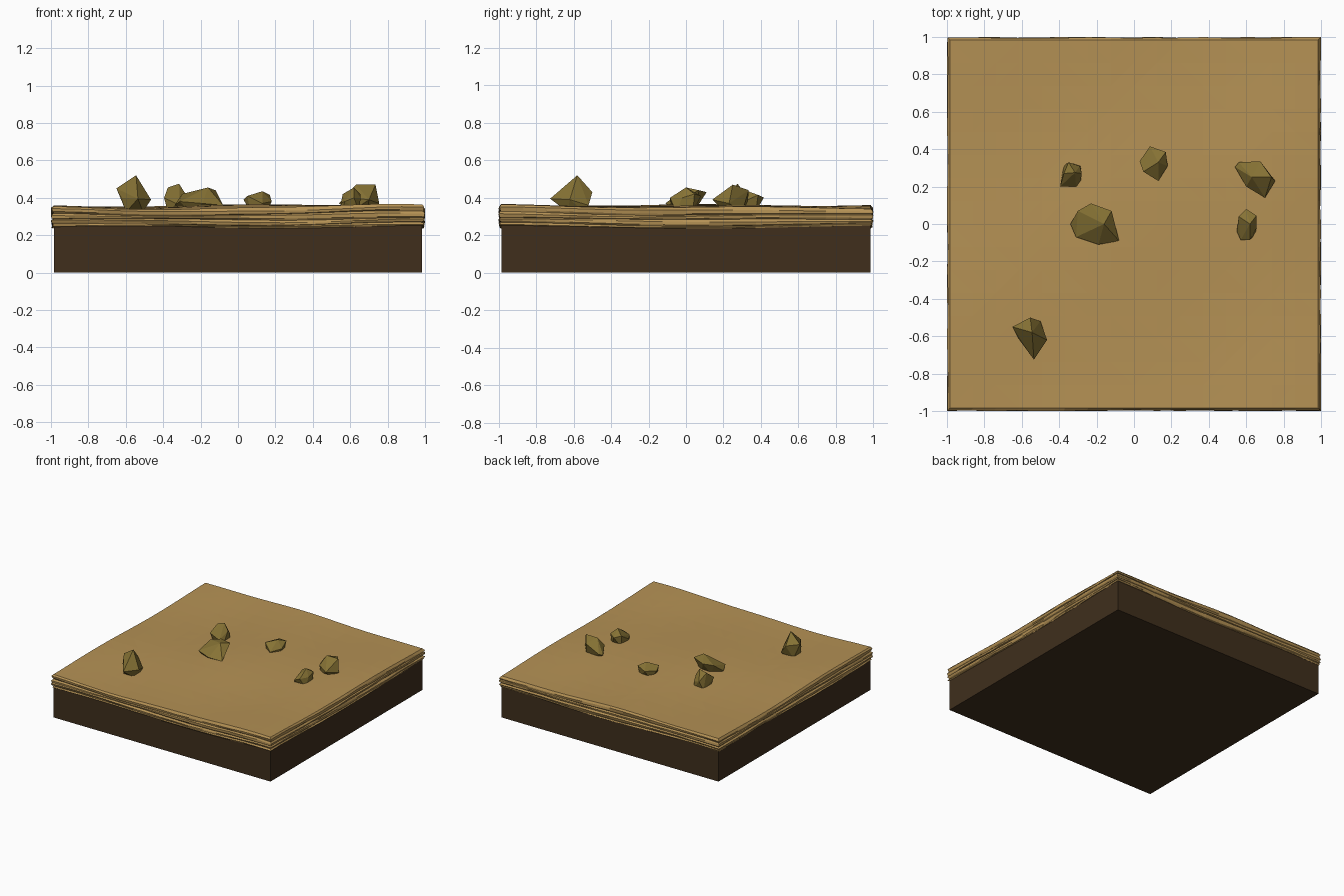
import bpy, bmesh, random
from math import sin, cos

if "Cube" in bpy.data.objects:
    bpy.data.objects.remove(bpy.data.objects["Cube"])

random.seed(4)
EDGE = 0.985


def material(name, rgb):
    m = bpy.data.materials.new(name)
    m.diffuse_color = (*rgb, 1)
    m.use_nodes = True
    m.node_tree.nodes["Principled BSDF"].inputs["Base Color"].default_value = m.diffuse_color
    return m


def add_object(name, bm, mat):
    bmesh.ops.recalc_face_normals(bm, faces=bm.faces[:])
    me = bpy.data.meshes.new(name)
    bm.to_mesh(me)
    bm.free()
    me.materials.append(mat)
    ob = bpy.data.objects.new(name, me)
    bpy.context.collection.objects.link(ob)
    return ob


def ground_height(x, y):
    return (0.352 + 0.008 * sin(3.1 * x + 1.3 * y + 0.6)
            + 0.006 * cos(4.3 * y - 1.7 * x) + 0.003 * sin(7 * x + 2))


soil = material("soil", (0.05, 0.028, 0.012))
sand = material("sand", (0.46, 0.285, 0.09))
stone = material("stone", (0.24, 0.17, 0.035))

# Dark soil block
bm = bmesh.new()
bmesh.ops.create_cube(bm, size=1)
for v in bm.verts:
    v.co = (v.co.x * 2 * EDGE, v.co.y * 2 * EDGE, 0.255 * (v.co.z + 0.5))
add_object("soil_block", bm, soil)

# Sand slab: gently rolling top, layered rim extruded down ring by ring
bm = bmesh.new()
bmesh.ops.create_grid(bm, x_segments=16, y_segments=16, size=EDGE)
for v in bm.verts:
    v.co.z = ground_height(v.co.x, v.co.y)
bmesh.ops.triangulate(bm, faces=bm.faces[:])
edges = [e for e in bm.edges if e.is_boundary]
rim = [(0.14, 1.012), (0.28, 1.010), (0.34, 1.002), (0.42, 1.012), (0.55, 1.010),
       (0.61, 1.001), (0.70, 1.012), (0.82, 1.008), (0.87, 1.001), (0.94, 1.009), (1.0, 1.003)]
for i, (t, out) in enumerate(rim):
    new = bmesh.ops.extrude_edge_only(bm, edges=edges)["geom"]
    edges = [g for g in new if isinstance(g, bmesh.types.BMEdge)
             and g.is_boundary]
    for v in {v for e in edges for v in e.verts}:
        k = EDGE / max(abs(v.co.x), abs(v.co.y))
        x, y = v.co.x * k, v.co.y * k
        top = ground_height(x, y)
        bottom = 0.244 + 0.008 * sin(4 * x - 3 * y + 1)
        slant = 0.004 * sin(3 * x + 2.3 * y + i) * (t < 1)
        r = min(1.0152, max(1.0005, out + random.uniform(-0.004, 0.004)))
        v.co = (x * r, y * r, top + (bottom - top) * t + slant)
bmesh.ops.contextual_create(bm, geom=edges)
slab = add_object("sand_slab", bm, sand)


# Faceted rocks: convex hull of the visible corners plus a buried foot
def rock(name, points):
    bm = bmesh.new()
    n = len(points)
    cx, cy = (sum(p[a] for p in points) / n for a in (0, 1))
    for x, y, z in points:
        bm.verts.new((x, y, z))
    for dx, dy in ((-1, -1), (1, -1), (1, 1), (-1, 1)):
        bm.verts.new((cx + 0.045 * dx, cy + 0.045 * dy, 0.325))
    res = bmesh.ops.convex_hull(bm, input=bm.verts[:])
    loose = [v for v in bm.verts if not v.link_faces]
    bmesh.ops.delete(bm, geom=loose, context='VERTS')
    add_object(name, bm, stone)


rock("rock_centre", [(-.34, 0, .36), (-.30, .07, .42), (-.23, .11, .43), (-.12, .07, .44),
                     (-.16, 0, .455), (-.08, -.09, .36), (-.19, -.11, .37), (-.31, -.07, .38)])
rock("rock_front_left", [(-.65, -.55, .45), (-.545, -.58, .52), (-.535, -.725, .395),
                         (-.465, -.62, .39), (-.555, -.50, .43), (-.50, -.52, .36),
                         (-.62, -.61, .40)])
rock("rock_small_left", [(-.395, .20, .40), (-.375, .27, .455), (-.35, .33, .40),
                         (-.315, .275, .475), (-.28, .27, .42), (-.31, .20, .36),
                         (-.29, .31, .38)])
rock("rock_back", [(.03, .335, .39), (.085, .415, .40), (.13, .33, .435), (.17, .385, .415),
                   (.18, .31, .38), (.13, .23, .37), (.05, .28, .41)])
rock("rock_right", [(.54, .305, .37), (.56, .33, .38), (.675, .335, .44), (.755, .23, .37),
                    (.735, .25, .47), (.63, .25, .47), (.70, .14, .39), (.60, .20, .40)])
rock("rock_small_right", [(.55, -.04, .37), (.56, .04, .42), (.60, .08, .41), (.655, .045, .42),
                          (.62, 0, .455), (.655, -.02, .40), (.62, -.085, .40),
                          (.57, -.085, .38)])
